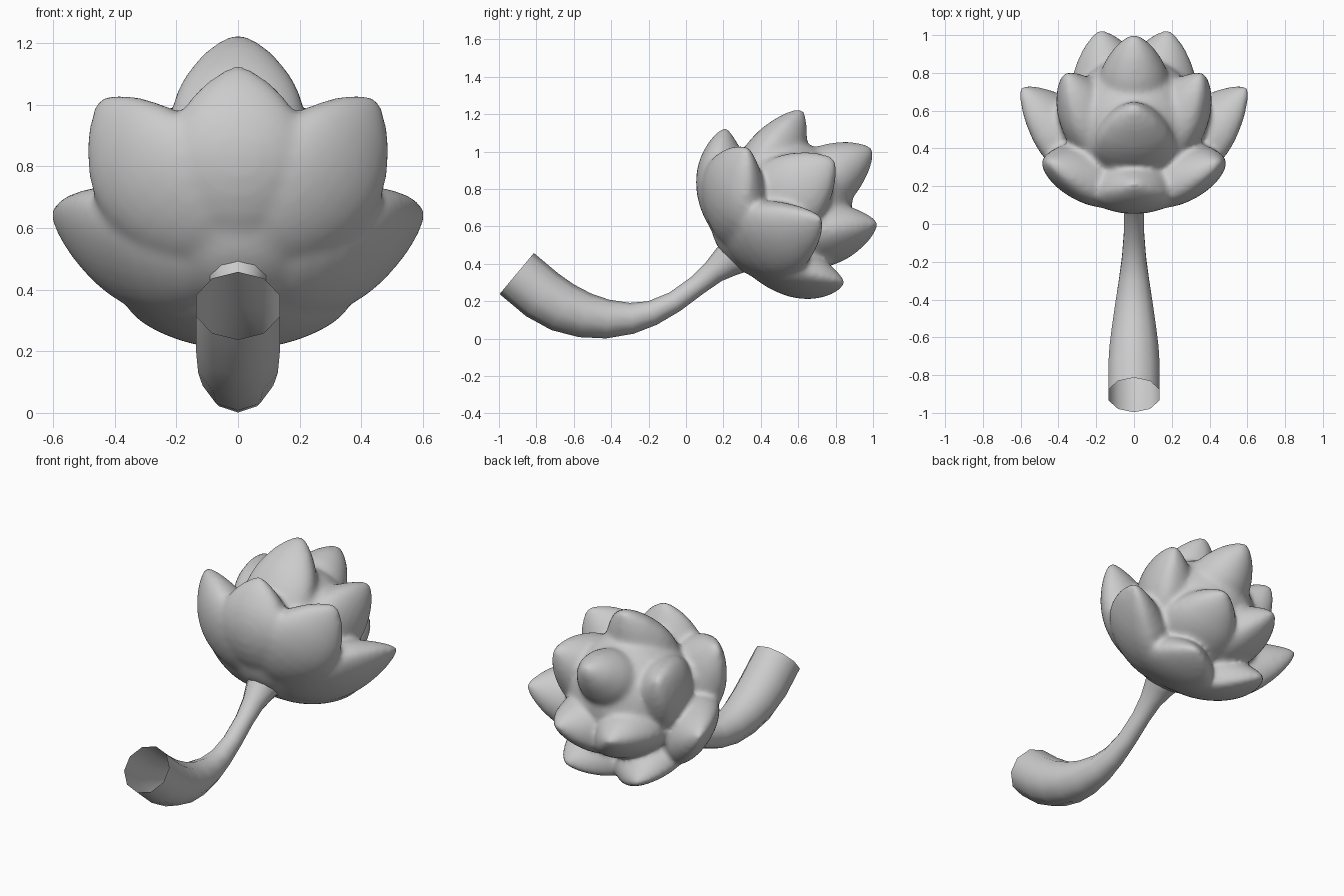
import bpy, bmesh, math
from mathutils import Vector

if "Cube" in bpy.data.objects:
    bpy.data.objects.remove(bpy.data.objects["Cube"])

# Flower frame: base point, axis along the stem, sideways and upward directions
BASE = Vector((0, 0.191, 0.456))
AXIS = Vector((0, 0.81, 0.585)).normalized()
SIDE = Vector((1, 0, 0))
UP = SIDE.cross(AXIS)
if UP.z < 0:
    UP = -UP


def loft(bm, rings, cap):
    loops = [[bm.verts.new(p) for p in ring] for ring in rings]
    n = len(loops[0])
    for a, b in zip(loops, loops[1:]):
        for i in range(n):
            bm.faces.new((a[i], a[(i + 1) % n], b[(i + 1) % n], b[i]))
    if cap:
        bm.faces.new(loops[0][::-1])
        bm.faces.new(loops[-1])


def finish(bm, name):
    bmesh.ops.recalc_face_normals(bm, faces=bm.faces)
    mesh = bpy.data.meshes.new(name)
    bm.to_mesh(mesh)
    bm.free()
    mesh.polygons.foreach_set("use_smooth", [True] * len(mesh.polygons))
    obj = bpy.data.objects.new(name, mesh)
    bpy.context.collection.objects.link(obj)
    return obj


SHAPE = [(0, .4), (.1, .6), (.2, .77), (.3, .89), (.4, .97), (.5, 1), (.58, .98), (.66, .92),
         (.73, .83), (.8, .7), (.86, .57), (.91, .43), (.96, .26), (1, .07)]


def petal(bm, angle, root, ctrl, tip, width, thick, inner):
    """Pointed, cupped petal; root, ctrl and tip are (radius, height) pairs."""
    a = math.radians(angle)
    out = SIDE * math.cos(a) + UP * math.sin(a)
    tan = AXIS.cross(out)
    p0, p1, p2 = (BASE + out * r + AXIS * w for r, w in (root, ctrl, tip))
    rings = []
    for t, f in SHAPE:
        c = p0 * (1 - t) ** 2 + p1 * 2 * t * (1 - t) + p2 * t * t
        d = ((p1 - p0) * (1 - t) + (p2 - p1) * t).normalized()
        nrm = d.cross(tan)
        if nrm.dot(out) < 0:
            nrm = -nrm
        ring = []
        for k in range(24):
            s = math.sin(k * math.pi / 12)
            ring.append(c + tan * width * f * math.cos(k * math.pi / 12)
                        + nrm * f * s * (thick if s > 0 else inner))
        rings.append(ring)
    loft(bm, rings, True)


# Flower head core
bm = bmesh.new()
core = bmesh.ops.create_uvsphere(bm, u_segments=24, v_segments=16, radius=1)["verts"]
for v in core:
    x, y, z = v.co
    v.co = BASE + SIDE * x * .37 + UP * y * .37 + AXIS * (.39 + z * .39)

# Outer ring of seven: angle, tip radius, tip height, outward thickness
outer = [(90, .53, .41, .105), (40, .585, .44, .105), (-15, .62, .54, .10), (-64.3, .57, .44, .075)]
for ang, r, w, th in outer:
    for a in {ang, 180 - ang}:
        petal(bm, a, (.06, .07), (.36, .15), (r, w), .23, th, .19)

# Inner ring of five
inner = [(90, .37, .80), (9, .36, .78), (-63, .40, .77)]
for ang, r, w in inner:
    for a in {ang, 180 - ang}:
        petal(bm, a, (.1, .15), (.30, .42), (r, w), .22, .12, .22)

# Central bud
petal(bm, 90, (0, .3), (.01, .65), (-.02, .98), .19, .18, .18)

head = finish(bm, "flower_head")
rm = head.modifiers.new("blend", "REMESH")
rm.mode = "VOXEL"
rm.voxel_size = 0.015
rm.use_smooth_shade = True
sm = head.modifiers.new("soften", "SMOOTH")
sm.factor = 0.5
sm.iterations = 14

# Open ten-sided curved stem: y, z, radius
path = [(-.905, .348, .143), (-.77, .235, .143), (-.66, .168, .136), (-.54, .125, .121),
        (-.42, .105, .104), (-.29, .109, .083), (-.18, .137, .067), (-.06, .197, .057),
        (.06, .285, .055), (.15, .36, .066), (.22, .415, .09), (.30, .47, .12)]
rings = []
for i, (y, z, r) in enumerate(path):
    a, b = path[max(i - 1, 0)], path[min(i + 1, len(path) - 1)]
    d = Vector((0, b[0] - a[0], b[1] - a[1])).normalized()
    n = SIDE.cross(d)
    rings.append([Vector((0, y, z)) + n * r * math.cos(k * math.pi / 5)
                  + SIDE * r * math.sin(k * math.pi / 5) for k in range(10)])
bm = bmesh.new()
loft(bm, rings, False)
finish(bm, "stem")
